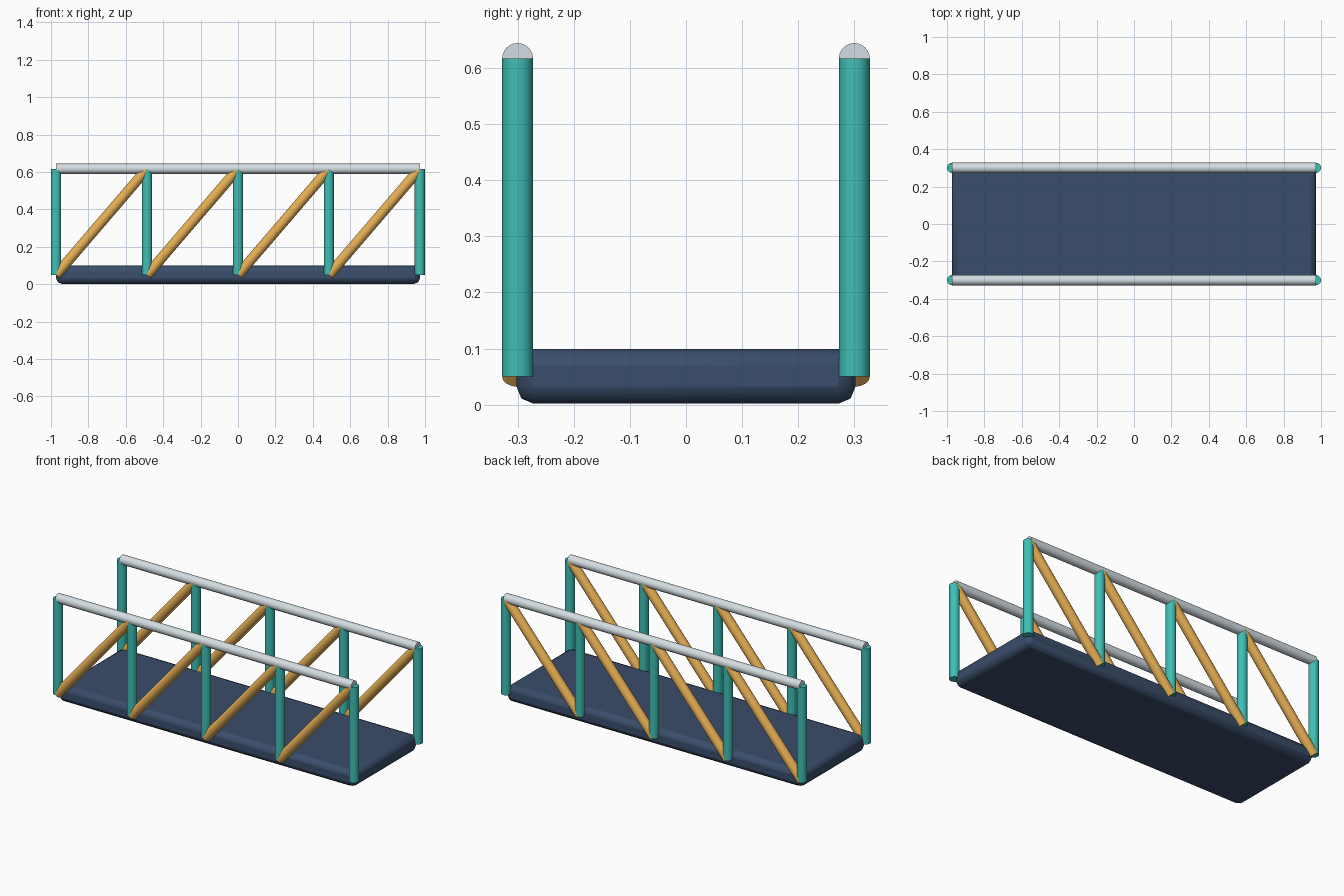
import bpy, math
from mathutils import Vector

if "Cube" in bpy.data.objects:
    bpy.data.objects.remove(bpy.data.objects["Cube"])

R, HALF, SIDE = 0.0275, 0.9725, 0.3      # tube radius, half length, side offset
LOW, HIGH, BAYS = 0.05, 0.617, 4         # tube centre heights, truss bays


def material(name, rgb):
    m = bpy.data.materials.new(name)
    m.diffuse_color = (*rgb, 1)
    m.use_nodes = True
    m.node_tree.nodes["Principled BSDF"].inputs["Base Color"].default_value = m.diffuse_color
    return m


NAVY = material("navy", (0.042, 0.074, 0.145))
TEAL = material("teal", (0.05, 0.52, 0.46))
AMBER = material("amber", (0.80, 0.43, 0.09))
SILVER = material("silver", (0.66, 0.73, 0.77))


def finish(name, mat):
    ob = bpy.context.object
    ob.name = name
    ob.data.materials.append(mat)
    bpy.ops.object.shade_smooth_by_angle(angle=math.radians(50))
    return ob


def tube(name, a, b, mat):
    a, b = Vector(a), Vector(b)
    bpy.ops.mesh.primitive_cylinder_add(
        vertices=24, radius=R, depth=(b - a).length, location=(a + b) / 2,
        rotation=(b - a).to_track_quat('Z', 'Y').to_euler())
    return finish(name, mat)


# Deck slab with softened edges
bpy.ops.mesh.primitive_cube_add(size=1, location=(0, 0, 0.0505))
bpy.context.object.scale = (2 * HALF, 2 * SIDE + 0.004, 0.097)
bpy.ops.object.transform_apply(location=False, rotation=False, scale=True)
bevel = bpy.context.object.modifiers.new("soft_edges", 'BEVEL')
bevel.width, bevel.segments = 0.03, 2
finish("deck", NAVY)

# Truss sides: rail, posts and diagonal braces
xs = [-HALF + i * 2 * HALF / BAYS for i in range(BAYS + 1)]
for side, y in (("front", -SIDE), ("back", SIDE)):
    tube(f"{side}_top_rail", (-HALF, y, HIGH), (HALF, y, HIGH), SILVER)
    for i, x in enumerate(xs):
        tube(f"{side}_post_{i + 1}", (x, y, LOW), (x, y, HIGH), TEAL)
    for i in range(BAYS):
        tube(f"{side}_brace_{i + 1}", (xs[i], y, LOW), (xs[i + 1], y, HIGH), AMBER)
